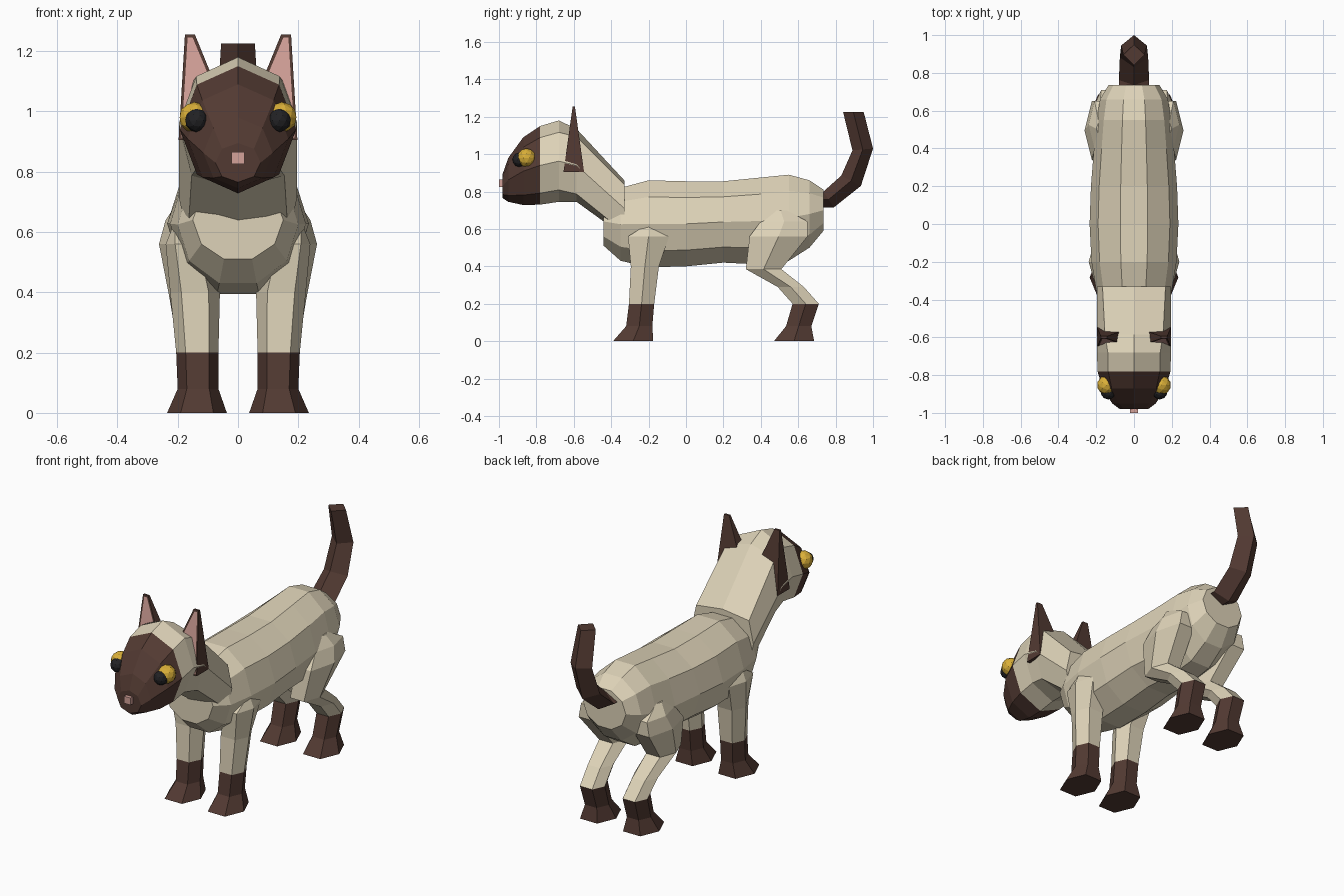
import bpy, bmesh, math
from mathutils import Vector

if "Cube" in bpy.data.objects:
    bpy.data.objects.remove(bpy.data.objects["Cube"])


def material(name, rgb):
    m = bpy.data.materials.new(name)
    m.diffuse_color = (*rgb, 1)
    m.use_nodes = True
    m.node_tree.nodes["Principled BSDF"].inputs["Base Color"].default_value = m.diffuse_color
    return m


CREAM = material("cream_fur", (0.73, 0.65, 0.48))
BROWN = material("dark_brown_fur", (0.085, 0.042, 0.032))
PINK = material("pink_skin", (0.66, 0.36, 0.32))
YELLOW = material("yellow_eye", (0.70, 0.43, 0.04))
BLACK = material("black_pupil", (0.016, 0.016, 0.018))


def finish(name, bm, mats, rule=None):
    """Turn a bmesh into an object; rule(face centre) picks the material."""
    bmesh.ops.recalc_face_normals(bm, faces=bm.faces)
    if rule:
        for f in bm.faces:
            f.material_index = int(rule(f.calc_center_median()))
    me = bpy.data.meshes.new(name)
    bm.to_mesh(me)
    bm.free()
    ob = bpy.data.objects.new(name, me)
    bpy.context.collection.objects.link(ob)
    for m in mats:
        me.materials.append(m)
    return ob


def loft(name, rings, mats, rule=None):
    """Skin a list of equal-length closed rings and cap both ends."""
    bm = bmesh.new()
    rows = [[bm.verts.new(p) for p in ring] for ring in rings]
    n = len(rows[0])
    for a, b in zip(rows, rows[1:]):
        for i in range(n):
            j = (i + 1) % n
            bm.faces.new((a[i], a[j], b[j], b[i]))
    bm.faces.new(rows[0])
    bm.faces.new(rows[-1])
    return finish(name, bm, mats, rule)


def upright_ring(y, w, top, bot, n, start, square=1.0):
    """Ring in the xz plane; square < 1 pushes the corners outward."""
    mid, half = (top + bot) / 2, (top - bot) / 2
    pts = []
    tallest = max(abs(math.sin(start + i * math.tau / n)) for i in range(n))
    for i in range(n):
        c = math.cos(start + i * math.tau / n)
        s = math.sin(start + i * math.tau / n) / tallest
        c = math.copysign(abs(c) ** square, c)
        s = math.copysign(min(1, abs(s)) ** square, s)
        pts.append((w * c, y, mid + half * s))
    return pts


# Body: ten-sided loft (y, half width, top, bottom)
BODY = [(-0.44, 0.15, 0.77, 0.51), (-0.35, 0.20, 0.82, 0.43),
        (-0.2, 0.225, 0.86, 0.395), (0, 0.235, 0.855, 0.40),
        (0.2, 0.228, 0.855, 0.42), (0.4, 0.212, 0.875, 0.41),
        (0.55, 0.198, 0.89, 0.43), (0.66, 0.18, 0.86, 0.50),
        (0.735, 0.135, 0.81, 0.59)]
loft("body", [upright_ring(*s, 10, 0) for s in BODY], [CREAM])

# Head and neck: eight-sided loft, brown face mask at the front
HEAD = [(-0.98, 0.075, 0.895, 0.765, 1), (-0.95, 0.115, 0.98, 0.745, 1),
        (-0.87, 0.167, 1.09, 0.728, 1), (-0.78, 0.193, 1.15, 0.73, 1),
        (-0.68, 0.196, 1.18, 0.745, 1), (-0.585, 0.196, 1.135, 0.745, 0.7),
        (-0.33, 0.195, 0.86, 0.56, 0.45)]
loft("head_and_neck", [upright_ring(y, w, t, b, 8, 0, q) for y, w, t, b, q in HEAD],
     [CREAM, BROWN], lambda c: c.y < -0.78)


def leg_ring(z, x0, x1, y0, y1, side):
    """Horizontal six-sided ring with points on the x sides."""
    cx, hx, cy, hy = (x0 + x1) / 2, (x1 - x0) / 2, (y0 + y1) / 2, (y1 - y0) / 2
    return [(side * (cx + hx * u), cy + hy * v, z) for u, v in
            ((1, 0), (0.55, 1), (-0.55, 1), (-1, 0), (-0.55, -1), (0.55, -1))]


# Legs: (z, inner x, outer x, front y, back y), brown below z = 0.2
FRONT_LEG = [(0.61, 0.17, 0.22, -0.23, -0.17), (0.56, 0.10, 0.24, -0.31, -0.09),
             (0.40, 0.06, 0.225, -0.295, -0.145), (0.20, 0.065, 0.205, -0.305, -0.17),
             (0.08, 0.065, 0.20, -0.32, -0.18), (0.0, 0.037, 0.235, -0.39, -0.175)]
HIND_LEG = [(0.70, 0.14, 0.20, 0.47, 0.54), (0.64, 0.10, 0.24, 0.40, 0.65),
            (0.56, 0.09, 0.262, 0.34, 0.65), (0.385, 0.07, 0.228, 0.32, 0.51),
            (0.29, 0.07, 0.212, 0.49, 0.63), (0.20, 0.065, 0.205, 0.57, 0.71),
            (0.08, 0.065, 0.20, 0.535, 0.67), (0.0, 0.037, 0.235, 0.47, 0.685)]
for side, tag in ((-1, "left"), (1, "right")):
    for name, rows in (("front_leg", FRONT_LEG), ("hind_leg", HIND_LEG)):
        loft(f"{name}_{tag}", [leg_ring(*r, side) for r in rows],
             [CREAM, BROWN], lambda c: c.z < 0.195)

# Tail: four-sided loft (upper y, z, lower y, z, half width)
TAIL = [(0.68, 0.80, 0.725, 0.715, 0.08), (0.735, 0.80, 0.79, 0.715, 0.08),
        (0.83, 0.885, 0.935, 0.83, 0.075), (0.89, 1.02, 1.0, 1.03, 0.068),
        (0.84, 1.225, 0.95, 1.225, 0.056)]
loft("tail", [[(0, a, b), (w, (a + c) / 2, (b + d) / 2), (0, c, d),
               (-w, (a + c) / 2, (b + d) / 2)] for a, b, c, d, w in TAIL], [BROWN])


# Ears: tapered blocks with a pink inset on the front face
def ear(name, side):
    bm = bmesh.new()
    rings = []
    for z, xi, xo, d in ((0.905, 0.0, 0.197, 0.055), (1.255, 0.143, 0.176, 0.006)):
        rings.append([bm.verts.new((side * x, -0.6 + y, z)) for x, y in
                      ((xi, -d), (xo, -d), (xo, d), (xi, d))])
    lo, hi = rings
    bm.faces.new(lo)
    bm.faces.new(hi)
    for i in range(4):
        j = (i + 1) % 4
        bm.faces.new((lo[i], lo[j], hi[j], hi[i]))
    bmesh.ops.recalc_face_normals(bm, faces=bm.faces)
    front = min(bm.faces, key=lambda f: f.normal.y)
    bmesh.ops.inset_region(bm, faces=[front], thickness=0.013)
    front.material_index = 1
    finish(name, bm, [BROWN, PINK])


def ball(name, centre, radius, mat):
    bm = bmesh.new()
    bmesh.ops.create_icosphere(bm, subdivisions=2, radius=radius)
    bmesh.ops.translate(bm, verts=bm.verts, vec=Vector(centre))
    finish(name, bm, [mat])


# Eyes and ears on both sides
for side, tag in ((-1, "left"), (1, "right")):
    ear(f"ear_{tag}", side)
    ball(f"eye_{tag}", (side * 0.145, -0.853, 0.98), 0.051, YELLOW)
    ball(f"pupil_{tag}", (side * 0.137, -0.89, 0.97), 0.039, BLACK)

# Nose
bm = bmesh.new()
bmesh.ops.create_cube(bm, size=1)
for v in bm.verts:
    v.co = (v.co.x * 0.042, -0.985 + v.co.y * 0.03, 0.845 + v.co.z * 0.04)
finish("nose", bm, [PINK])
